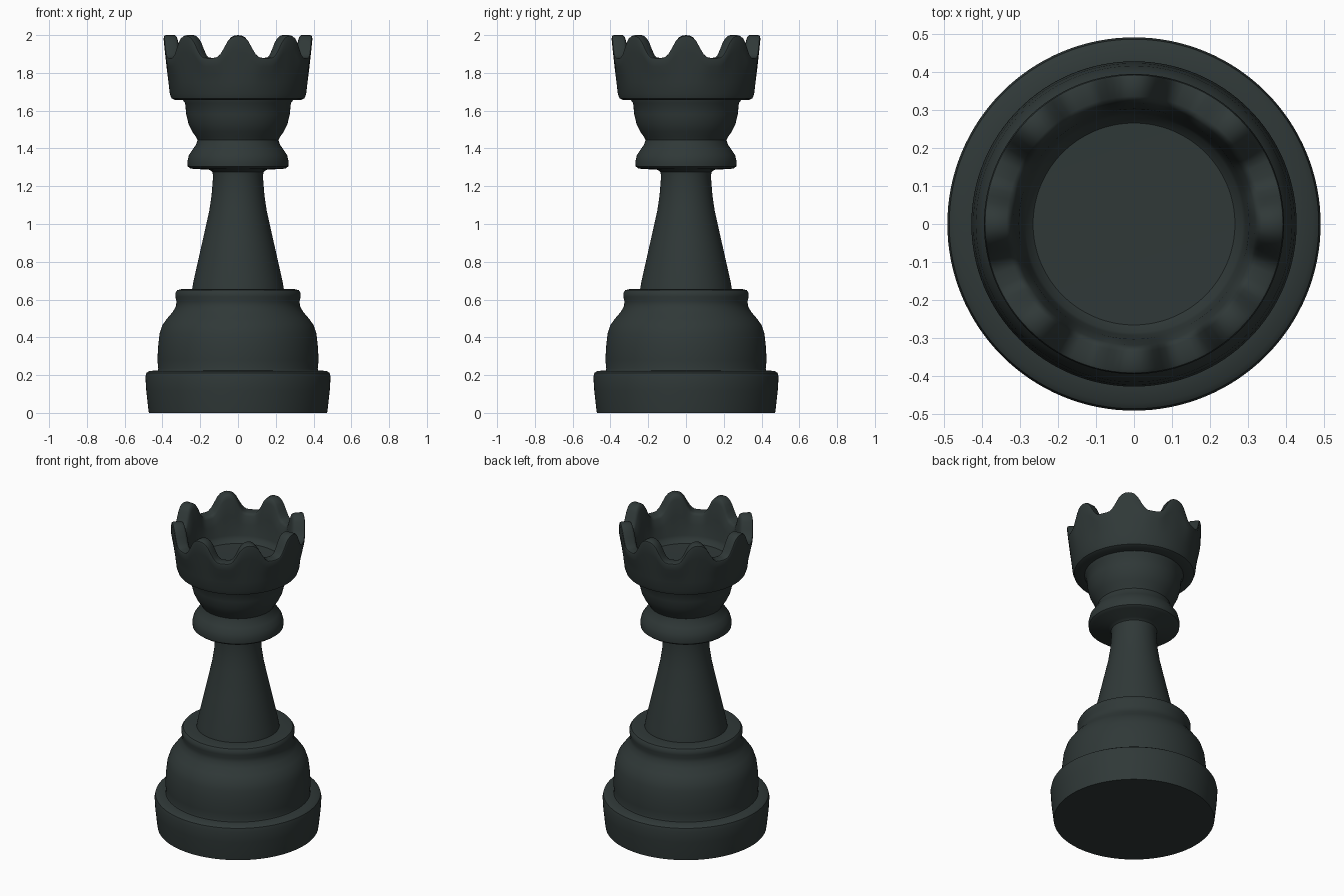
import bpy, bmesh, math

SEG = 128
dark = bpy.data.materials.new("dark_green_grey")
dark.diffuse_color = (0.029, 0.040, 0.039, 1)


def lathe(name, profile, warp=None, angle=40):
    """Revolve (radius, z) points around z; warp(z, theta) may move heights."""
    bm = bmesh.new()
    rings = []
    for r, z in profile:
        if r == 0:
            rings.append([bm.verts.new((0, 0, z))] * SEG)
            continue
        ring = []
        for i in range(SEG):
            a = 2 * math.pi * i / SEG
            h = warp(z, a) if warp else z
            ring.append(bm.verts.new((r * math.cos(a), r * math.sin(a), h)))
        rings.append(ring)
    for lo, hi in zip(rings, rings[1:]):
        for i in range(SEG):
            j = (i + 1) % SEG
            quad = [lo[i], lo[j], hi[j], hi[i]]
            bm.faces.new(list(dict.fromkeys(quad)))
    bmesh.ops.recalc_face_normals(bm, faces=bm.faces)
    me = bpy.data.meshes.new(name)
    bm.to_mesh(me)
    bm.free()
    me.materials.append(dark)
    ob = bpy.data.objects.new(name, me)
    bpy.context.collection.objects.link(ob)
    bpy.ops.object.select_all(action='DESELECT')
    ob.select_set(True)
    bpy.context.view_layer.objects.active = ob
    bpy.ops.object.shade_smooth_by_angle(angle=math.radians(angle))
    return ob


# Foot, bell, stem, collar and cup as one turned piece
lathe("turned_body", [
    (0, 0), (0.472, 0), (0.476, 0.03), (0.486, 0.12), (0.49, 0.19),
    (0.485, 0.212), (0.47, 0.222), (0.425, 0.225),
    (0.422, 0.235), (0.427, 0.28), (0.422, 0.36), (0.415, 0.42),
    (0.40, 0.465), (0.375, 0.50), (0.345, 0.535), (0.328, 0.565),
    (0.326, 0.59), (0.332, 0.615), (0.332, 0.635), (0.322, 0.65),
    (0.30, 0.655), (0.243, 0.655),
    (0.235, 0.70), (0.19, 0.90), (0.152, 1.07), (0.14, 1.15), (0.132, 1.25),
    (0.135, 1.275), (0.15, 1.287), (0.25, 1.293), (0.266, 1.305),
    (0.268, 1.33), (0.26, 1.365), (0.24, 1.395), (0.222, 1.42),
    (0.214, 1.445), (0.222, 1.46), (0.243, 1.49), (0.262, 1.53),
    (0.274, 1.58), (0.28, 1.64), (0.29, 1.653), (0.29, 1.67), (0, 1.67)])

# Crown with eight rounded points: heights above 1.75 follow the wave
WALL = 1.75


def points(z, a):
    if z <= WALL:
        return z
    c = math.cos(8 * a)
    wave = math.tanh(1.3 * (c - 0.1)) / math.tanh(1.3 * 0.9)
    top = 1.94 + 0.06 * max(-1, wave)
    return WALL + (z - WALL) * (top - WALL) / (2 - WALL)


lathe("crown", [
    (0, 1.66), (0.28, 1.655), (0.335, 1.657), (0.352, 1.665), (0.361, 1.69),
    (0.368, 1.75), (0.378, 1.83), (0.387, 1.91), (0.394, 1.98),
    (0.391, 1.995), (0.382, 2.0), (0.335, 2.0), (0.325, 1.992),
    (0.318, 1.97), (0.302, 1.87), (0.292, 1.75), (0.285, 1.73),
    (0.265, 1.71), (0, 1.705)], points)
